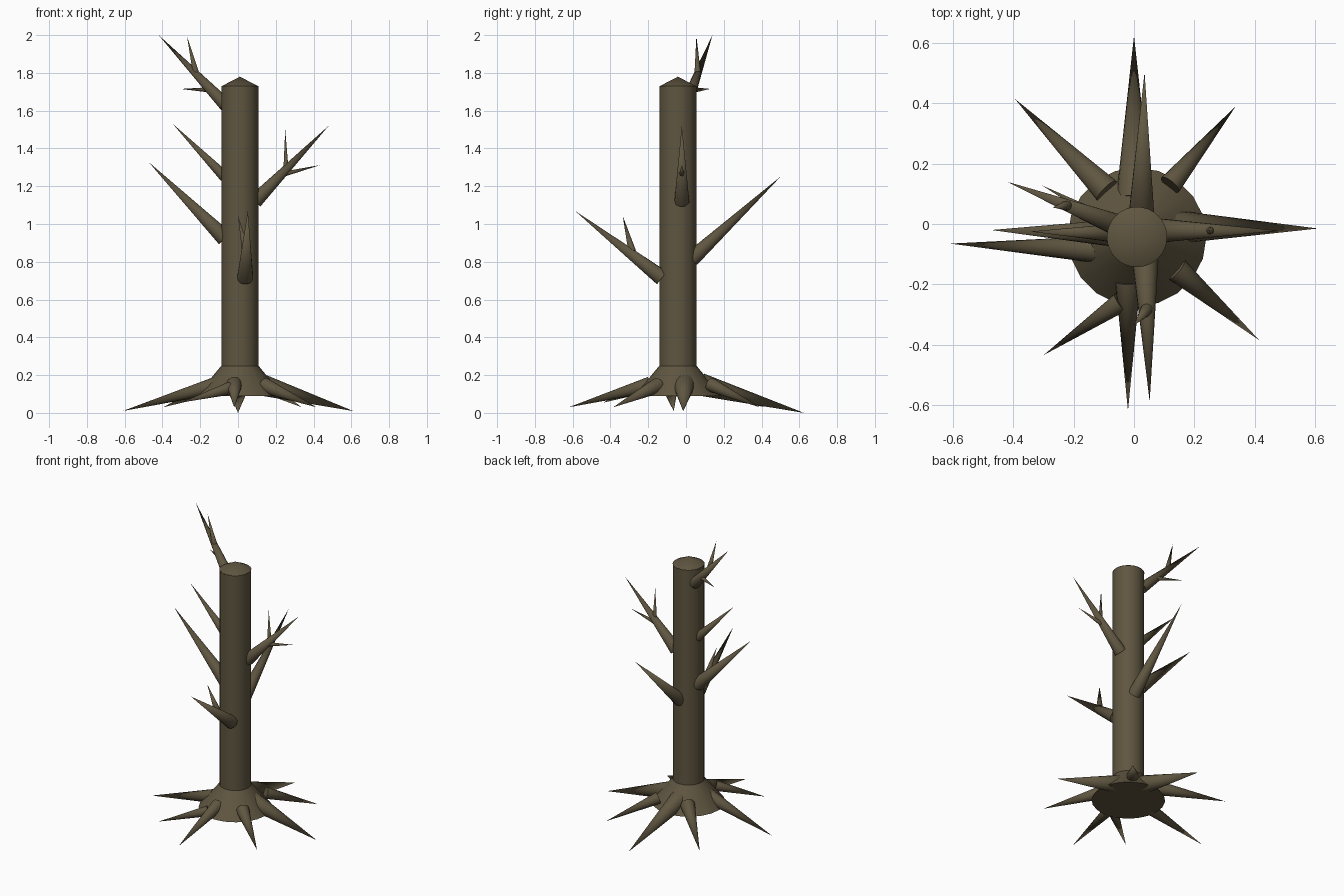
import bpy, bmesh, math
from mathutils import Vector

if "Cube" in bpy.data.objects:
    bpy.data.objects.remove(bpy.data.objects["Cube"])

bark = bpy.data.materials.new("bark brown")
bark.diffuse_color = (0.115, 0.092, 0.052, 1)
bark.use_nodes = True
bark.node_tree.nodes["Principled BSDF"].inputs["Base Color"].default_value = bark.diffuse_color


def finish(bm, name):
    bmesh.ops.recalc_face_normals(bm, faces=bm.faces[:])
    me = bpy.data.meshes.new(name)
    bm.to_mesh(me)
    bm.free()
    ob = bpy.data.objects.new(name, me)
    bpy.context.collection.objects.link(ob)
    me.materials.append(bark)
    me.shade_smooth()
    me.set_sharp_from_angle(angle=math.radians(35))
    return ob


def spike(name, base, tip, r, sides=16):
    """Pointed cone from a base centre to a tip."""
    a, b = Vector(base), Vector(tip)
    d = b - a
    u = d.orthogonal().normalized()
    v = d.normalized().cross(u)
    bm = bmesh.new()
    ring = []
    for i in range(sides):
        t = 2 * math.pi * i / sides
        ring.append(bm.verts.new(a + r * (math.cos(t) * u + math.sin(t) * v)))
    apex = bm.verts.new(b)
    bm.faces.new(ring)
    for i in range(sides):
        bm.faces.new((ring[i], ring[(i + 1) % sides], apex))
    return finish(bm, name)


def turned(name, centre, profile, sides):
    """Closed solid of revolution; a zero radius makes a point."""
    bm = bmesh.new()
    rings = []
    for r, z in profile:
        n = sides if r > 0 else 1
        rings.append([bm.verts.new((centre[0] + r * math.cos(2 * math.pi * i / sides),
                                    centre[1] + r * math.sin(2 * math.pi * i / sides), z))
                      for i in range(n)])
    for lo, hi in zip(rings, rings[1:]):
        for i in range(sides):
            j = (i + 1) % sides
            if len(hi) == 1:
                bm.faces.new((lo[i], lo[j], hi[0]))
            else:
                bm.faces.new((lo[i], lo[j], hi[j], hi[i]))
    bm.faces.new(rings[0])
    ob = finish(bm, name)
    return ob


# Trunk, broken-off cap and flared foot
C = (0.01, -0.043)
trunk = turned("trunk", C, [(0.098, 0.12), (0.098, 1.73)], 32)
cap = turned("trunk_cap", C, [(0.1, 1.728), (0, 1.78)], 32)
flare = turned("trunk_flare", C, [(0.23, 0.09), (0.1, 0.248)], 20)

# Roots: base, tip, radius
roots = [
    ((0.12, -0.01, 0.15), (0.61, -0.015, 0.01), 0.058),
    ((0.12, 0.13, 0.15), (0.337, 0.39, 0.03), 0.038),
    ((0.0, 0.08, 0.15), (0.0, 0.625, 0.0), 0.060),
    ((-0.09, 0.11, 0.15), (-0.395, 0.415, 0.03), 0.046),
    ((-0.12, -0.085, 0.145), (-0.61, -0.065, 0.01), 0.045),
    ((-0.045, -0.26, 0.13), (-0.30, -0.435, 0.055), 0.034),
    ((-0.02, -0.19, 0.15), (-0.02, -0.62, 0.03), 0.042),
    ((0.14, -0.15, 0.145), (0.415, -0.385, 0.03), 0.042),
]
for i, (a, b, r) in enumerate(roots):
    spike(f"root_{i + 1}", a, b, r)

# Main branches
branches = {
    "top_left": ((-0.065, 0.0, 1.63), (-0.42, 0.14, 2.0), 0.036),
    "upper_left": ((-0.07, -0.03, 1.25), (-0.345, -0.025, 1.53), 0.030),
    "lower_left": ((-0.07, -0.03, 0.925), (-0.473, -0.02, 1.328), 0.045),
    "right": ((0.09, -0.022, 1.12), (0.48, -0.022, 1.52), 0.040),
    "front": ((0.038, -0.128, 0.715), (0.052, -0.588, 1.07), 0.043),
    "back": ((0.025, 0.03, 0.815), (0.035, 0.503, 1.253), 0.043),
}
for n, (a, b, r) in branches.items():
    spike(f"branch_{n}", a, b, r)

# Small twigs on the branches
twigs = [
    ((-0.22, 0.062, 1.79), (-0.27, 0.055, 1.995), 0.018),
    ((-0.15, 0.045, 1.71), (-0.305, 0.128, 1.715), 0.014),
    ((0.254, -0.022, 1.29), (0.25, -0.022, 1.5), 0.014),
    ((0.245, -0.022, 1.265), (0.435, -0.022, 1.312), 0.014),
    ((0.042, -0.285, 0.855), (0.0, -0.335, 1.043), 0.021),
]
for i, (a, b, r) in enumerate(twigs):
    spike(f"twig_{i + 1}", a, b, r, 12)
